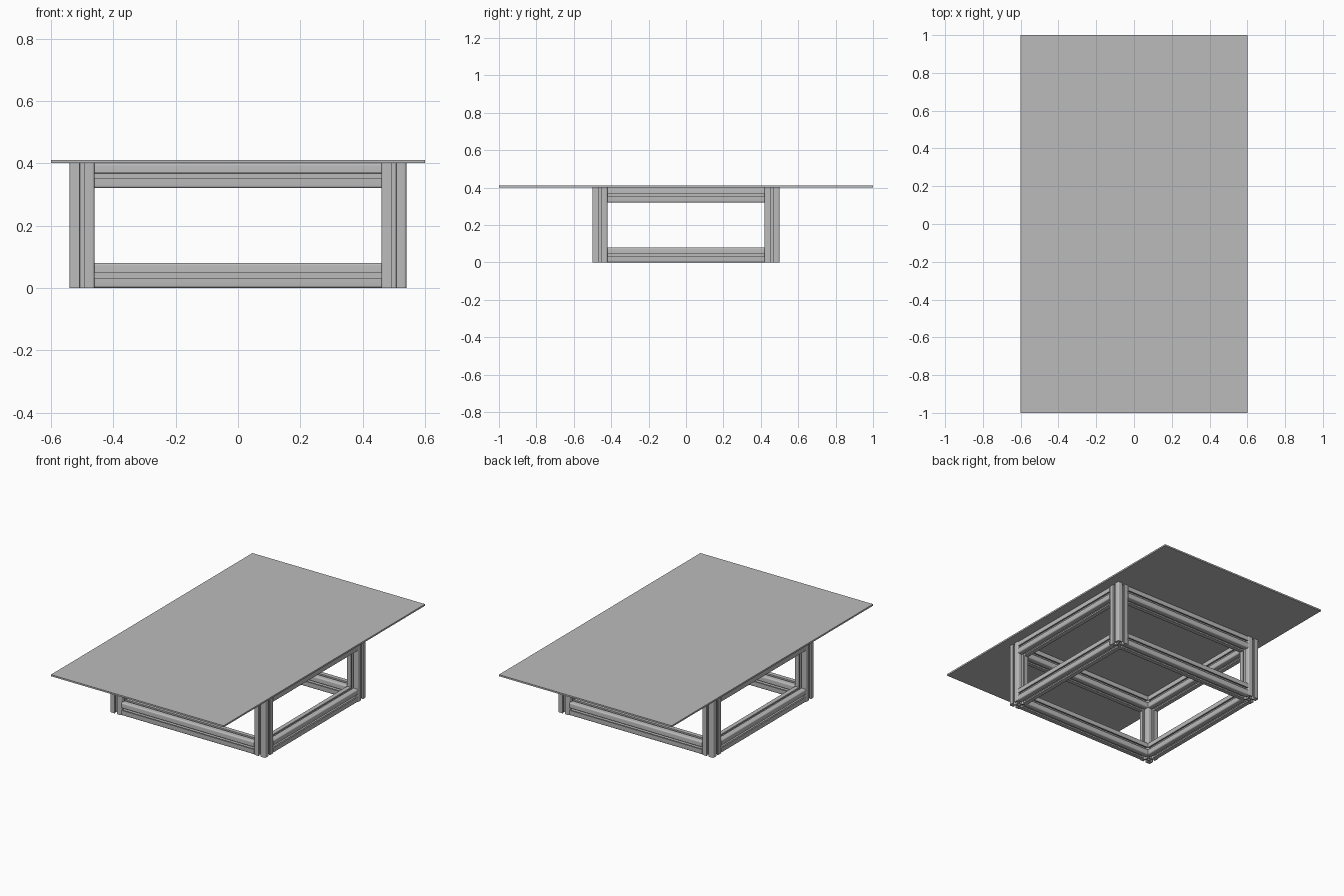
import bpy, bmesh, math
from mathutils import Vector

cube = bpy.data.objects.get("Cube")
if cube:
    bpy.data.objects.remove(cube, do_unlink=True)

metal = bpy.data.materials.new("mid_grey")
metal.use_nodes = True
grey = (0.5, 0.5, 0.5, 1)
metal.diffuse_color = grey
metal.node_tree.nodes["Principled BSDF"].inputs["Base Color"].default_value = grey

SIZE = 0.08            # width of the square slotted bar
HALF = SIZE / 2
LEG_X, LEG_Y = 0.5, 0.46
HEIGHT = 0.4
TOP = 0.01             # thickness of the table top


def slotted_outline():
    """Square bar outline with a T-slot on every side and rounded corners."""
    r = 0.008
    side = [(0.0155, 0.0076), (0.028, 0.02), (0.031, 0.02), (0.031, HALF / 5), (HALF, HALF / 5)]
    arc = []
    for i in range(7):
        a = i * math.pi / 12
        arc.append((HALF - r + r * math.cos(a), HALF - r + r * math.sin(a)))
    quarter = side + arc + [(y, x) for x, y in reversed(side)]
    points = []
    for turn in range(4):
        points += quarter
        quarter = [(-y, x) for x, y in quarter]
    return points


def bore_outline():
    return [(0.0068 * math.cos(a), 0.0068 * math.sin(a))
            for a in (i * math.tau / 16 for i in range(16))]


def bar(name, length, location, rotation=(0, 0, 0)):
    """Extruded slotted bar, centred on its location."""
    curve = bpy.data.curves.new(name + "_profile", "CURVE")
    curve.dimensions = "2D"
    curve.fill_mode = "BOTH"
    curve.extrude = length / 2
    for outline in (slotted_outline(), bore_outline()):
        spline = curve.splines.new("POLY")
        spline.points.add(len(outline) - 1)
        for point, (x, y) in zip(spline.points, outline):
            point.co = (x, y, 0, 1)
        spline.use_cyclic_u = True
    helper = bpy.data.objects.new(name + "_profile", curve)
    mesh = bpy.data.meshes.new_from_object(helper)
    bpy.data.objects.remove(helper)
    bpy.data.curves.remove(curve)

    bm = bmesh.new()
    bm.from_mesh(mesh)
    bmesh.ops.remove_doubles(bm, verts=bm.verts, dist=0.00001)
    bmesh.ops.recalc_face_normals(bm, faces=bm.faces)
    bm.to_mesh(mesh)
    bm.free()
    mesh.name = name
    mesh.materials.clear()
    mesh.materials.append(metal)
    obj = bpy.data.objects.new(name, mesh)
    obj.location = location
    obj.rotation_euler = rotation
    bpy.context.collection.objects.link(obj)
    bpy.ops.object.select_all(action="DESELECT")
    obj.select_set(True)
    bpy.context.view_layer.objects.active = obj
    bpy.ops.object.shade_smooth_by_angle(angle=math.radians(30))
    return obj


quarter_turn = math.pi / 2

# Corner legs
for side, sx in (("left", 1), ("right", -1)):
    for end, sy in (("front", -1), ("back", 1)):
        bar(f"{end}_{side}_leg", HEIGHT, (sx * LEG_X, sy * LEG_Y, HEIGHT / 2))

# Upper and lower rails between the legs
for level, z in (("lower", HALF), ("upper", HEIGHT - HALF)):
    for end, sy in (("front", -1), ("back", 1)):
        bar(f"{level}_{end}_rail", 2 * LEG_X - SIZE, (0, sy * LEG_Y, z), (0, quarter_turn, 0))
    for side, sx in (("left", 1), ("right", -1)):
        bar(f"{level}_{side}_rail", 2 * LEG_Y - SIZE, (sx * LEG_X, 0, z), (quarter_turn, 0, 0))

# Thin flat table top
bm = bmesh.new()
bmesh.ops.create_cube(bm, size=1)
bmesh.ops.scale(bm, vec=Vector((1.2, 2, TOP)), verts=bm.verts)
mesh = bpy.data.meshes.new("table_top")
bm.to_mesh(mesh)
bm.free()
mesh.materials.append(metal)
table_top = bpy.data.objects.new("table_top", mesh)
table_top.location = (0, 0, HEIGHT + TOP / 2)
bpy.context.collection.objects.link(table_top)
